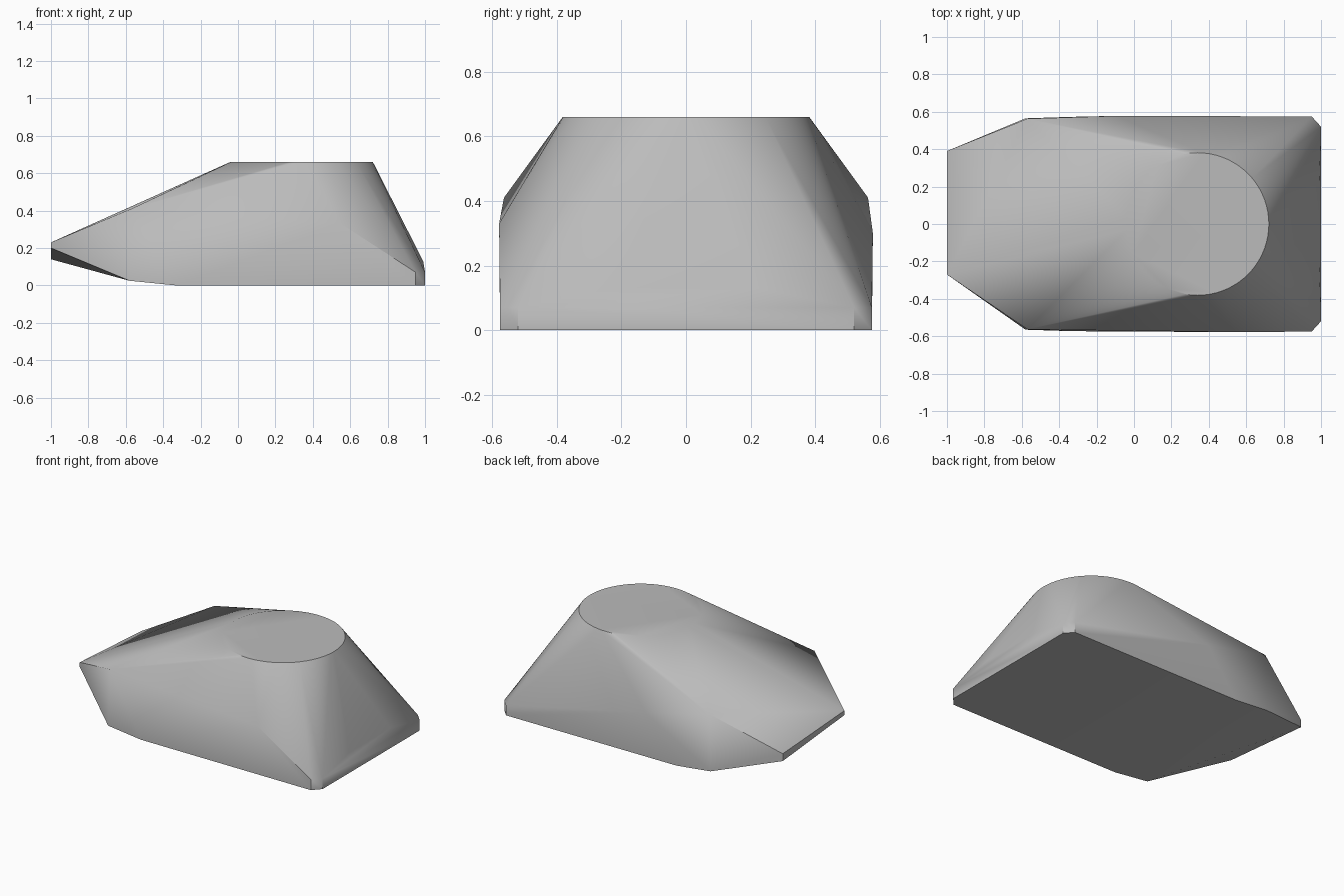
import bpy, bmesh, math

cube = bpy.data.objects.get("Cube")
if cube:
    bpy.data.objects.remove(cube, do_unlink=True)

# Plain grey finish
grey = bpy.data.materials.new("light grey")
grey.use_nodes = True
colour = (0.5, 0.5, 0.5, 1)
grey.diffuse_color = colour
grey.node_tree.nodes["Principled BSDF"].inputs["Base Color"].default_value = colour

# Round flat top
points = []
STEPS = 72
for i in range(STEPS):
    a = math.tau * i / STEPS
    points.append((0.34 + 0.381 * math.cos(a), 0.381 * math.sin(a), 0.66))

# Mirrored corners: shoulders, base edges, chamfered rear corners, rear lip
for s in (-1, 1):
    points += [(-0.57, s * 0.563, 0.41), (-0.58, s * 0.565, 0.025), (-0.33, s * 0.573, 0)]
    for z in (0, 0.07):
        points += [(0.95, s * 0.575, z), (1, s * 0.52, z)]
    points.append((0.99, s * 0.22, 0.13))

# Uneven side ridges
points += [(0.55, -0.578, 0.33), (-0.1, 0.578, 0.3)]

# Skewed, tilted nose
points += [(-1, -0.27, 0.2), (-1, -0.27, 0.23), (-1, 0.39, 0.14), (-1, 0.39, 0.19)]

# Wrap the outline points in one convex shell
bm = bmesh.new()
for p in points:
    bm.verts.new(p)
hull = bmesh.ops.convex_hull(bm, input=bm.verts[:])
loose = [v for v in bm.verts if not v.link_faces]
bmesh.ops.delete(bm, geom=loose, context='VERTS')
bmesh.ops.dissolve_limit(bm, angle_limit=math.radians(0.5), verts=bm.verts[:], edges=bm.edges[:])
bmesh.ops.recalc_face_normals(bm, faces=bm.faces[:])

mesh = bpy.data.meshes.new("body_shell")
bm.to_mesh(mesh)
bm.free()
mesh.materials.append(grey)
body = bpy.data.objects.new("body_shell", mesh)
bpy.context.collection.objects.link(body)

# Smooth the soft folds, keep hard edges
bpy.ops.object.select_all(action='DESELECT')
body.select_set(True)
bpy.context.view_layer.objects.active = body
bpy.ops.object.shade_smooth_by_angle(angle=math.radians(38))
